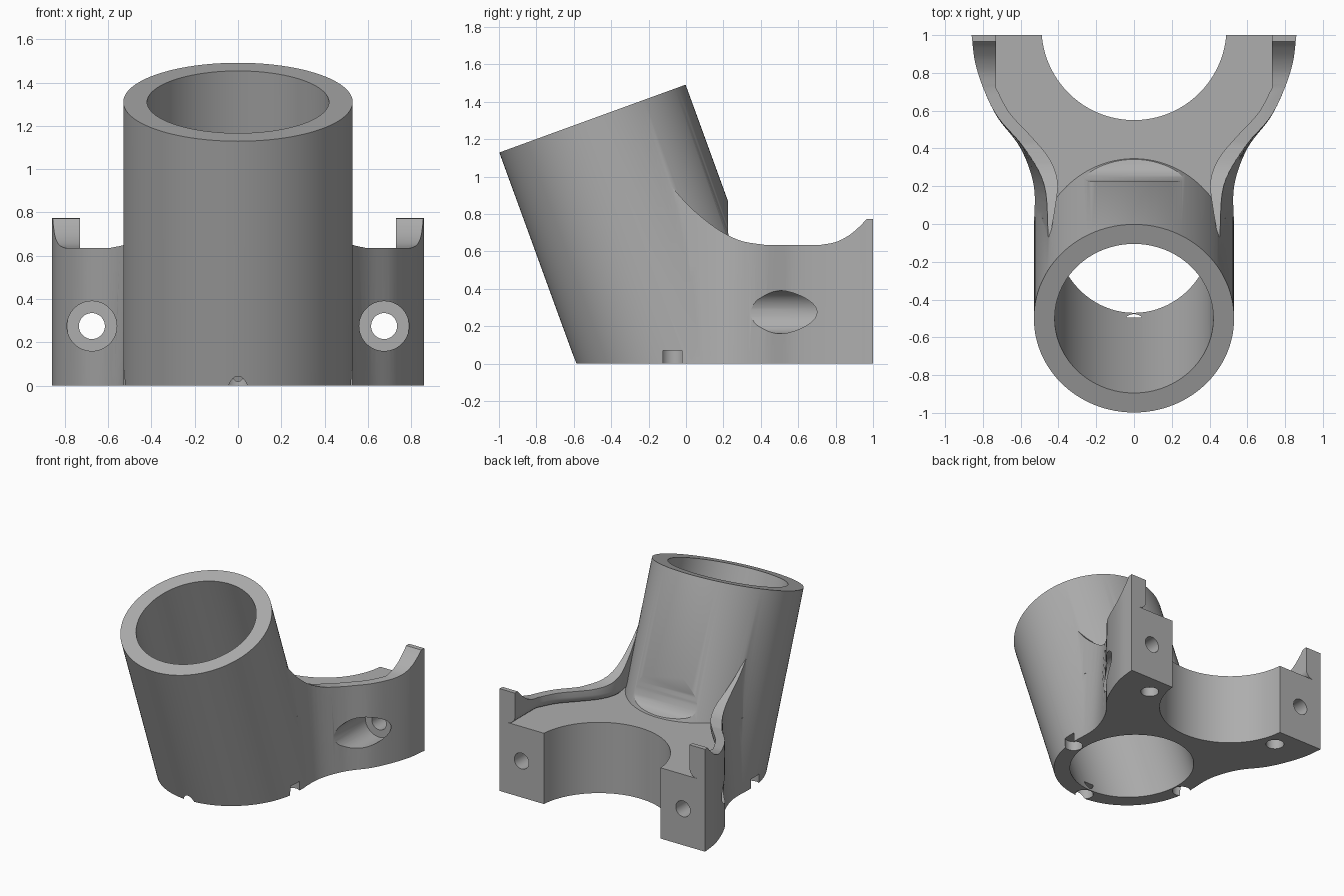
import bpy, bmesh, math
from mathutils import Vector, Matrix

if "Cube" in bpy.data.objects:
    bpy.data.objects.remove(bpy.data.objects["Cube"])

grey = bpy.data.materials.new("plain_grey")
grey.use_nodes = True
COLOUR = (0.42, 0.42, 0.42, 1)
grey.diffuse_color = COLOUR
grey.node_tree.nodes["Principled BSDF"].inputs["Base Color"].default_value = COLOUR

TILT = math.radians(20)
AXIS = Vector((0, -math.sin(TILT), math.cos(TILT)))
TUBE_TOP = Vector((0, -0.5, 1.31))


def finish(bm, name):
    bmesh.ops.recalc_face_normals(bm, faces=bm.faces)
    mesh = bpy.data.meshes.new(name)
    bm.to_mesh(mesh)
    bm.free()
    mesh.materials.append(grey)
    ob = bpy.data.objects.new(name, mesh)
    bpy.context.collection.objects.link(ob)
    return ob


def curve(points, steps=6):
    """Smooth curve running through the given points."""
    p = [Vector(q) for q in points]
    p = [p[0] * 2 - p[1]] + p + [p[-1] * 2 - p[-2]]
    out = []
    for a, b, c, d in zip(p, p[1:], p[2:], p[3:]):
        for i in range(steps):
            t = i / steps
            out.append(b + (c - a) * t / 2 + (a * 2 - b * 5 + c * 4 - d) * t * t / 2
                       + (b * 3 - a - c * 3 + d) * t ** 3 / 2)
    return out + [p[-2]]


def mirrored(half):
    """Closed outline from its +x half."""
    return list(half) + [Vector((-q[0], q[1])) for q in reversed(half)]


def loft(name, low, high, soften=0):
    """Solid between two rings of 3D points."""
    bm = bmesh.new()
    a = [bm.verts.new(q) for q in low]
    b = [bm.verts.new(q) for q in high]
    n = len(a)
    base = bm.faces.new(a)
    bm.faces.new(b)
    for i in range(n):
        j = (i + 1) % n
        bm.faces.new((a[i], a[j], b[j], b[i]))
    if soften:
        bm.normal_update()
        bmesh.ops.bevel(bm, geom=list(base.edges), offset=soften, segments=5,
                        profile=0.5, affect='EDGES')
    return finish(bm, name)


def side_prism(name, profile):
    """Profile in y and z, pushed across the full width."""
    return loft(name, [(-1.2, q[0], q[1]) for q in profile],
                [(1.2, q[0], q[1]) for q in profile])


def cylinder(name, start, end, radius, sides=64):
    start, end = Vector(start), Vector(end)
    d = end - start
    bm = bmesh.new()
    mat = Matrix.Translation((start + end) / 2) @ d.to_track_quat('Z', 'Y').to_matrix().to_4x4()
    bmesh.ops.create_cone(bm, cap_ends=True, segments=sides, radius1=radius,
                          radius2=radius, depth=d.length, matrix=mat)
    return finish(bm, name)


def combine(target, tool, operation='DIFFERENCE'):
    mod = target.modifiers.new("combine", 'BOOLEAN')
    mod.operation = operation
    mod.solver = 'EXACT'
    mod.object = tool
    bpy.context.view_layer.objects.active = target
    bpy.ops.object.modifier_apply(modifier=mod.name)
    bpy.data.objects.remove(tool)


# Forked base, leaning inward where it meets the tube
foot = curve([(0.53, -0.02), (0.53, 0.2), (0.6, 0.4), (0.72, 0.56),
              (0.79, 0.7), (0.84, 0.85), (0.86, 1)])
crest = curve([(0.45, -0.12), (0.45, 0.2), (0.57, 0.4), (0.715, 0.56),
               (0.79, 0.7), (0.84, 0.85), (0.86, 1)])
bracket = loft("pipe_bracket", [(q[0], q[1], 0) for q in mirrored(foot)],
               [(q[0], q[1], 1) for q in mirrored(crest)])

# Swept top edge of the side walls
sweep = curve([(-0.13, 1.01), (0, 0.86), (0.1, 0.77), (0.2, 0.7), (0.3, 0.655), (0.42, 0.635)])
sweep += curve([(0.72, 0.635), (0.8, 0.65), (0.87, 0.685), (0.93, 0.735), (0.965, 0.773)])
sweep += [Vector(q) for q in ((1.2, 0.775), (1.2, 1.4), (-0.13, 1.4))]
combine(bracket, side_prism("top_cutter", sweep))

# Sunken deck between the walls
rim = [Vector((0.73, 1.3))] + curve([(0.73, 0.72), (0.66, 0.59), (0.55, 0.47), (0.45, 0.35),
                                     (0.405, 0.23), (0.415, 0.1), (0.45, -0.1)], 4)
rim.append(Vector((0.45, -0.4)))
combine(bracket, loft("deck_cutter", [(q[0], q[1], 0.535) for q in mirrored(rim)],
                      [(q[0], q[1], 1.4) for q in mirrored(rim)], 0.06))

# Tilted tube, levelled at the bottom and flattened at the back
tube = cylinder("tube", TUBE_TOP - AXIS * 1.8, TUBE_TOP, 0.53, 128)
combine(tube, side_prism("floor_cutter", [(-1, -1), (1.5, -1), (1.5, 0), (-1, 0)]))
flat = curve([(0.225, 0.7), (0.24, 0.63), (0.28, 0.57), (0.36, 0.54)], 4)
flat += [Vector((1, 0.54)), Vector((1, 1.2)), Vector((0.225, 1.2))]
combine(tube, side_prism("flat_cutter", flat))
combine(bracket, tube, 'UNION')

# Tube bore and rear saddle
combine(bracket, cylinder("bore_cutter", TUBE_TOP - AXIS * 2, TUBE_TOP + AXIS * 0.2, 0.42, 128))
combine(bracket, cylinder("saddle_cutter", (0, 1.04, -0.3), (0, 1.04, 1.3), 0.49, 128))

# Screw holes with counterbores, and round pockets underneath
for side in (-1, 1):
    x = 0.675 * side
    combine(bracket, cylinder("counterbore_cutter", (x, 0.1, 0.275), (x, 0.72, 0.275), 0.115))
    combine(bracket, cylinder("screw_cutter", (x, 0.6, 0.275), (x, 1.2, 0.275), 0.06, 48))
for x, y in ((0, -0.54), (0.49, -0.07), (-0.49, -0.07), (0.57, 0.85), (-0.57, 0.85)):
    combine(bracket, cylinder("pocket_cutter", (x, y, -0.2), (x, y, 0.07), 0.063, 32))

# Smooth curved walls, sharp rims
bpy.ops.object.select_all(action='DESELECT')
bracket.select_set(True)
bpy.context.view_layer.objects.active = bracket
bpy.ops.object.shade_smooth_by_angle(angle=math.radians(30))
